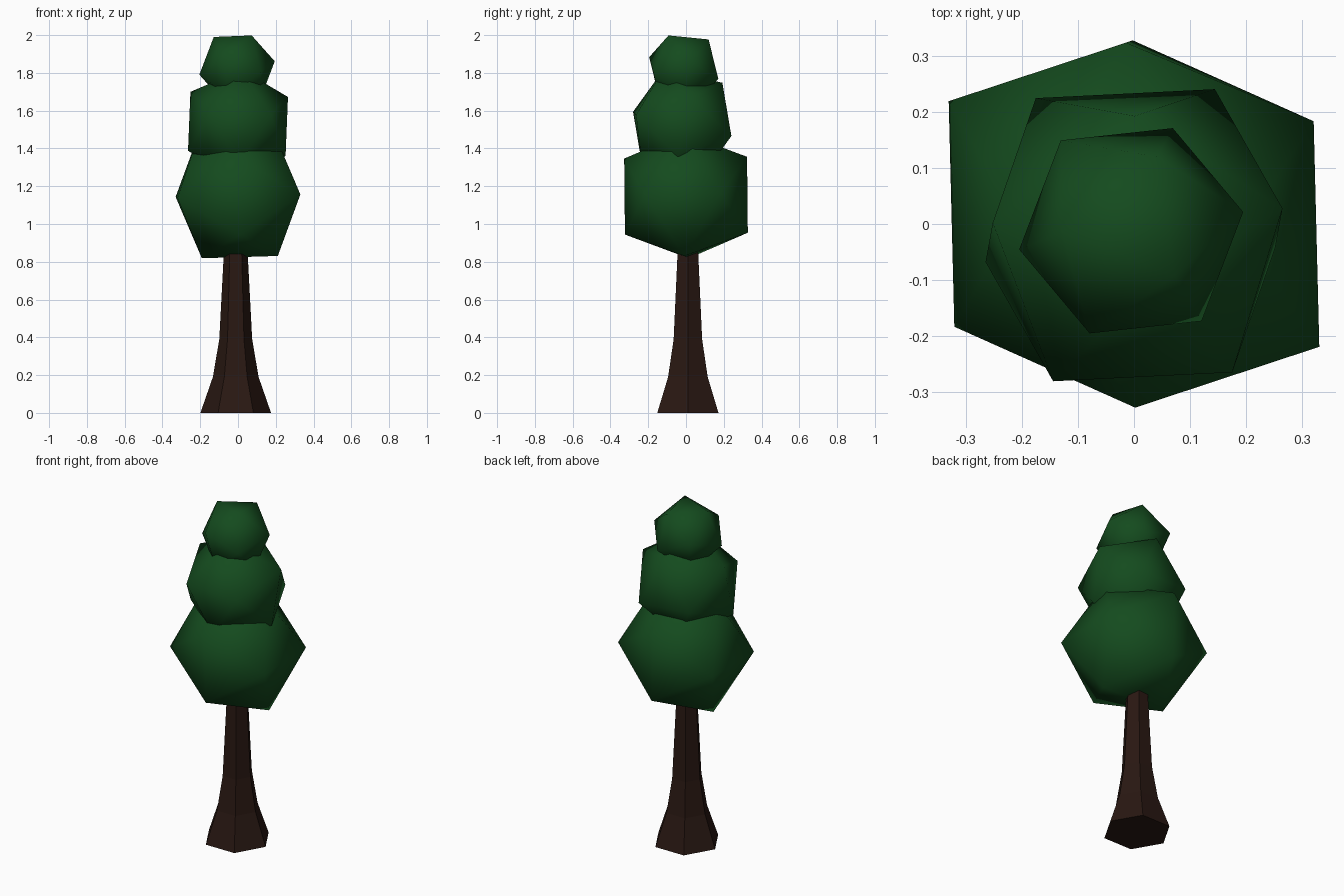
import bpy, bmesh
from math import radians, pi, cos, sin, sqrt
from mathutils import Matrix, Vector

if "Cube" in bpy.data.objects:
    bpy.data.objects.remove(bpy.data.objects["Cube"])

PHI = (1 + sqrt(5)) / 2


def material(name, rgb):
    m = bpy.data.materials.new(name)
    m.diffuse_color = (*rgb, 1)
    m.use_nodes = True
    m.node_tree.nodes["Principled BSDF"].inputs["Base Color"].default_value = m.diffuse_color
    return m


def finish(bm, name, mat, smooth):
    bmesh.ops.recalc_face_normals(bm, faces=bm.faces[:])
    for f in bm.faces:
        f.smooth = smooth
    me = bpy.data.meshes.new(name)
    bm.to_mesh(me)
    bm.free()
    me.materials.append(mat)
    ob = bpy.data.objects.new(name, me)
    bpy.context.collection.objects.link(ob)
    return ob


leaf = material("leaf_green", (0.007, 0.07, 0.013))
bark = material("bark_brown", (0.022, 0.009, 0.006))


# Foliage clump: a 20-sided ball, oriented by a 3x3 matrix
def clump(name, centre, scale, orient):
    bm = bmesh.new()
    for a in (-1, 1):
        for b in (-PHI, PHI):
            for v in ((b, a, 0), (0, b, a), (a, 0, b)):
                bm.verts.new(Vector(centre) + orient @ Vector(v) * scale)
    bmesh.ops.convex_hull(bm, input=bm.verts[:])
    return finish(bm, name, leaf, True)


def rot(angle, axis):
    return Matrix.Rotation(angle, 3, axis)


# Lower clump, slightly skewed
clump("lower_foliage", (0, 0, 1.15), 0.201,
      Matrix(((1, -0.025, -0.03), (-0.055, 1, -0.01), (0.03, 0.015, 1))))

# Middle clump, quarter turned and tipped towards the back
clump("middle_foliage", (0, -0.02, 1.53), 0.16,
      rot(-0.22, 'X') @ rot(0.04, 'Y') @ rot(pi / 2 + 0.06, 'Z'))

# Top clump, resting with a face upwards
face_up = Vector((1, 1, 1)).rotation_difference(Vector((0, 0, 1))).to_matrix()
clump("top_foliage", (-0.005, -0.012, 1.826), 0.108,
      rot(-0.1, 'X') @ rot(radians(45.7), 'Z') @ face_up)

# Trunk: six-sided, flared at the foot
bm = bmesh.new()
rings = []
for z, r in ((0, 0.187), (0.19, 0.121), (0.39, 0.087), (1.0, 0.055)):
    rings.append([bm.verts.new((-0.012 + r * cos(i * pi / 3), 0.01 + r * sin(i * pi / 3), z))
                  for i in range(6)])
for lo, hi in zip(rings, rings[1:]):
    for i in range(6):
        j = (i + 1) % 6
        bm.faces.new((lo[i], lo[j], hi[j], hi[i]))
bm.faces.new(rings[0][::-1])
bm.faces.new(rings[-1])
finish(bm, "trunk", bark, False)
